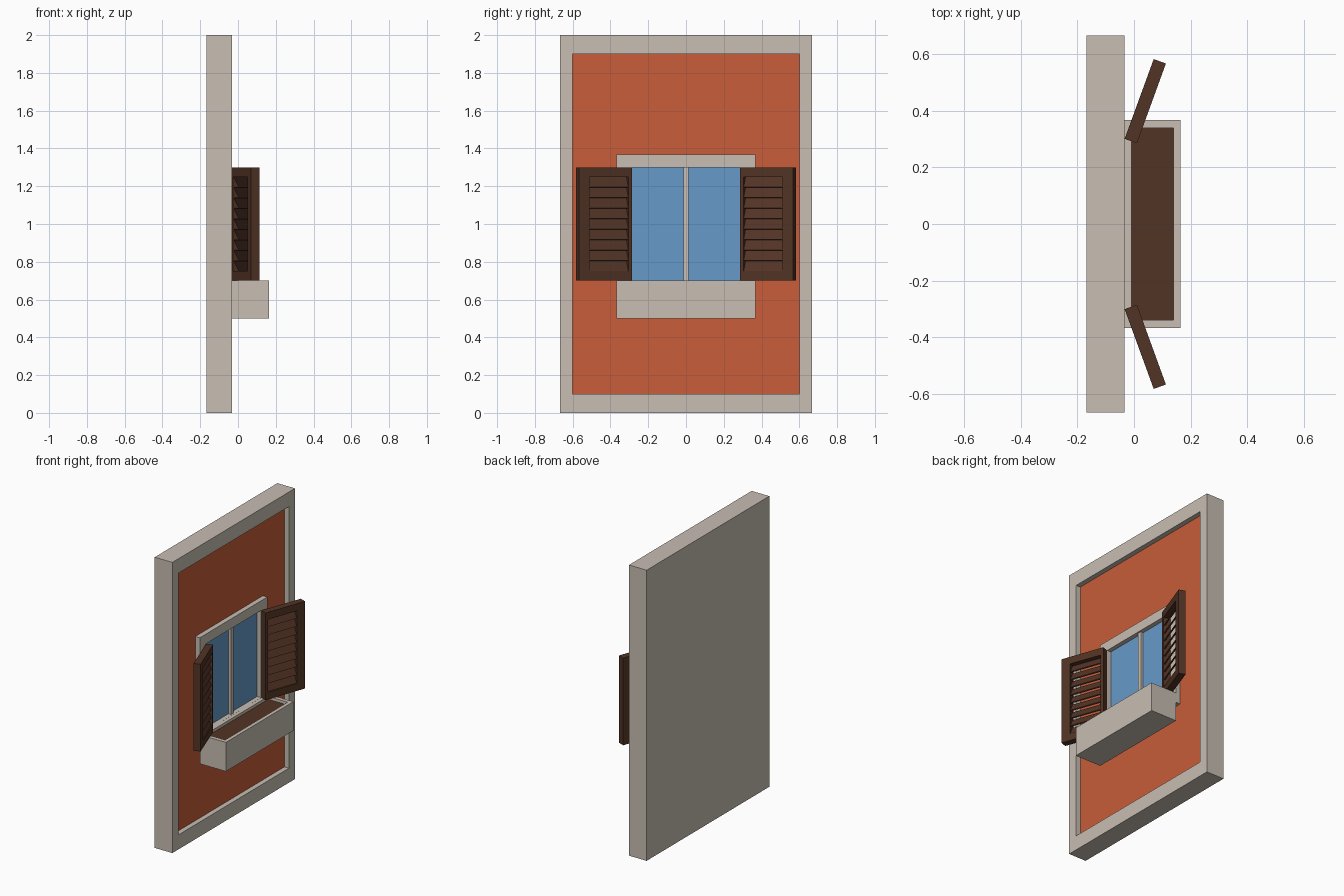
import bpy, bmesh, math
from mathutils import Matrix, Vector

if "Cube" in bpy.data.objects:
    bpy.data.objects.remove(bpy.data.objects["Cube"])


def material(name, rgb):
    m = bpy.data.materials.new(name)
    m.diffuse_color = (*rgb, 1)
    m.use_nodes = True
    m.node_tree.nodes["Principled BSDF"].inputs["Base Color"].default_value = m.diffuse_color
    return m


stone = material("pale_stone", (0.578, 0.515, 0.451))
orange = material("orange_plaster", (0.578, 0.109, 0.041))
blue = material("blue_glass", (0.136, 0.323, 0.591))
brown = material("dark_brown", (0.084, 0.033, 0.018))


def finish(name, bm, mats):
    bmesh.ops.recalc_face_normals(bm, faces=bm.faces[:])
    me = bpy.data.meshes.new(name)
    bm.to_mesh(me)
    bm.free()
    for m in mats:
        me.materials.append(m)
    ob = bpy.data.objects.new(name, me)
    bpy.context.collection.objects.link(ob)
    return ob


def loft(name, loops, mats, axis="x", closed=False, matrix=None):
    """Join rectangles (depth, a0, a1, b0, b1); the last one is capped in the second colour."""
    bm = bmesh.new()
    rings = []
    for d, a0, a1, b0, b1 in loops:
        ring = []
        for a, b in ((a0, b0), (a1, b0), (a1, b1), (a0, b1)):
            co = {"x": (d, a, b), "y": (a, d, b), "z": (a, b, d)}[axis]
            ring.append(bm.verts.new(co))
        rings.append(ring)
    pairs = list(zip(rings, rings[1:]))
    if closed:
        pairs.append((rings[-1], rings[0]))
    for r, s in pairs:
        for i in range(4):
            j = (i + 1) % 4
            bm.faces.new((r[i], r[j], s[j], s[i]))
    if not closed:
        bm.faces.new(rings[0])
        bm.faces.new(rings[-1]).material_index = len(mats) - 1
    if matrix:
        bm.transform(matrix)
    return finish(name, bm, mats)


# Wall slab with a shallow plaster recess on the +x side
loft("wall", [(-0.167, -0.667, 0.667, 0, 2), (-0.033, -0.667, 0.667, 0, 2),
              (-0.033, -0.6, 0.6, 0.1, 1.9), (-0.067, -0.6, 0.6, 0.1, 1.9)],
     [stone, orange])

# Window surround with glass set back inside it
loft("window_frame", [(-0.067, -0.367, 0.367, 0.633, 1.367), (-0.0335, -0.367, 0.367, 0.633, 1.367),
                      (-0.0335, -0.3, 0.3, 0.7, 1.3), (-0.064, -0.3, 0.3, 0.7, 1.3)],
     [stone, blue])

# Centre bar of the window
loft("window_mullion", [(-0.065, -0.013, 0.013, 0.7, 1.3), (-0.045, -0.013, 0.013, 0.7, 1.3)], [stone])

# Planter box with soil just below the rim
loft("planter", [(0.5, -0.033, 0.165, -0.367, 0.367), (0.7, -0.033, 0.165, -0.367, 0.367),
                 (0.7, -0.008, 0.14, -0.34, 0.34), (0.68, -0.008, 0.14, -0.34, 0.34)],
     [stone, brown], axis="z")

# Shutters: width runs along local x from the hinge, thickness along local y
W, T, Z0, Z1 = 0.3, 0.046, 0.7, 1.3
U0, U1, S0, S1 = 0.02, 0.24, 0.75, 1.25
SLATS = 9
s, c = math.sin(math.radians(20)), math.cos(math.radians(20))
swing = Matrix(((s, c, 0, -0.033), (c, -s, 0, 0.301), (0, 0, 1, 0), (0, 0, 0, 1)))

for side, sign in (("left", -1), ("right", 1)):
    place = Matrix.Diagonal((1, sign, 1, 1)) @ swing
    loft("shutter_frame_" + side,
         [(0, 0, W, Z0, Z1), (T, 0, W, Z0, Z1), (T, U0, U1, S0, S1), (0, U0, U1, S0, S1)],
         [brown], axis="y", closed=True, matrix=place)
    # Overlapping slats sloping down towards the outside
    bm = bmesh.new()
    pitch = (S1 - S0) / SLATS
    for i in range(SLATS):
        mid = Vector(((U0 + U1) / 2, T / 2, S0 + pitch * (i + 0.5)))
        m = (place @ Matrix.Translation(mid) @ Matrix.Rotation(math.radians(28), 4, "X")
             @ Matrix.Diagonal((U1 - U0, 0.008, 0.062, 1)))
        bmesh.ops.create_cube(bm, size=1, matrix=m)
    finish("shutter_slats_" + side, bm, [brown])
